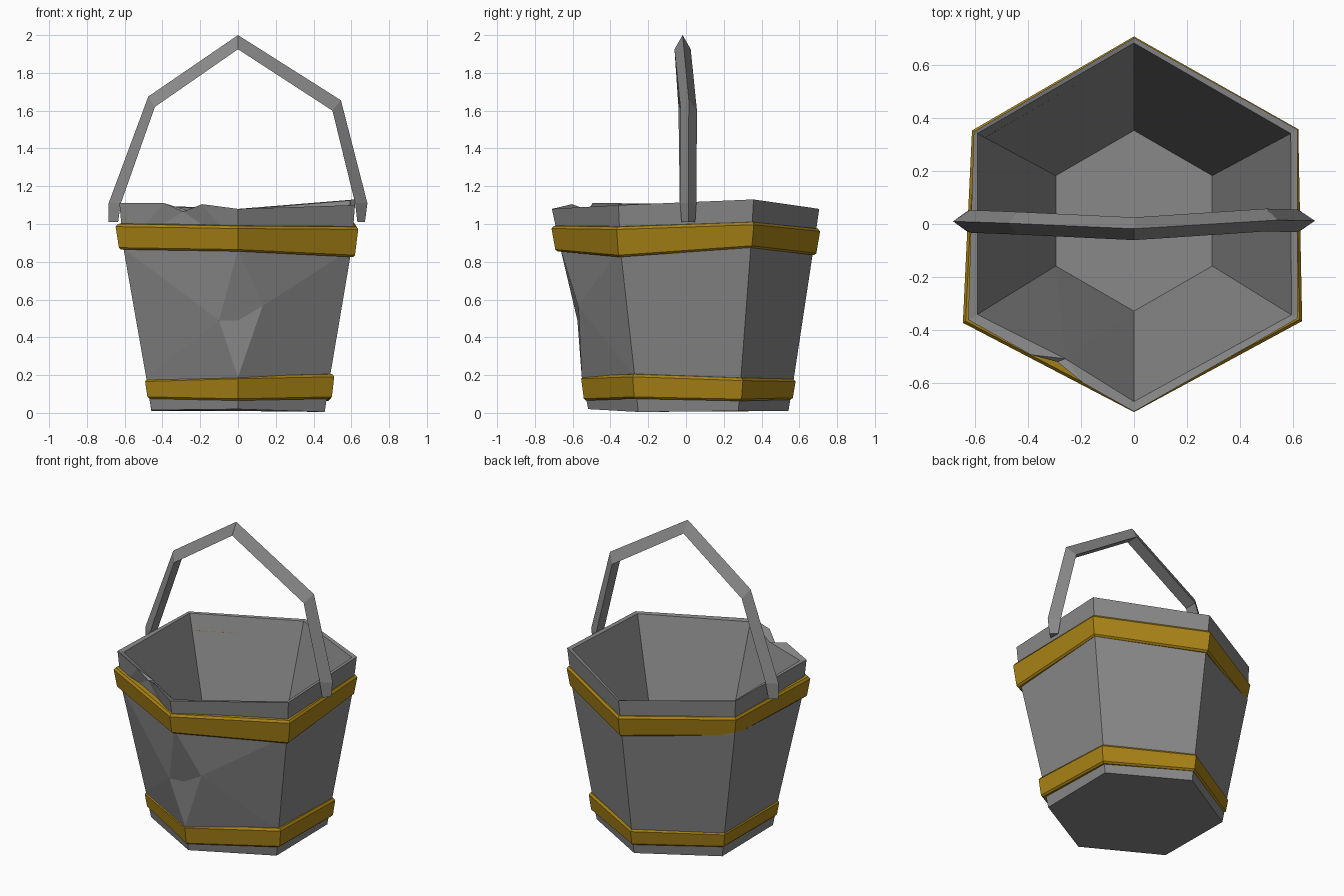
import bpy, bmesh, math
from mathutils import Vector

cube = bpy.data.objects.get("Cube")
if cube:
    bpy.data.objects.remove(cube, do_unlink=True)


def material(name, color):
    mat = bpy.data.materials.new(name)
    mat.use_nodes = True
    mat.diffuse_color = color
    mat.node_tree.nodes["Principled BSDF"].inputs["Base Color"].default_value = color
    return mat


GRAY = material("iron gray", (0.25, 0.25, 0.25, 1))
GOLD = material("dark gold", (0.40, 0.23, 0.008, 1))


def finish(bm, name, mat):
    bmesh.ops.recalc_face_normals(bm, faces=bm.faces)
    mesh = bpy.data.meshes.new(name)
    bm.to_mesh(mesh)
    bm.free()
    mesh.materials.append(mat)
    obj = bpy.data.objects.new(name, mesh)
    bpy.context.collection.objects.link(obj)
    return obj


def hexagon(bm, radii, heights, shift=0.0):
    """Six corners, from the front corner counter-clockwise seen from above."""
    ring = []
    for i in range(6):
        a = math.radians(60 * i - 90)
        r = radii[i] if isinstance(radii, list) else radii
        z = heights[i] if isinstance(heights, list) else heights
        ring.append(bm.verts.new((r * math.cos(a), r * math.sin(a) + shift, z)))
    return ring


def bridge(bm, a, b, skip=(), closed=True):
    n = len(a)
    for i in range(n):
        if i not in skip:
            j = (i + 1) % n
            bm.faces.new((a[i], a[j], b[j], b[i]))


def add(bm, *points):
    return [bm.verts.new(p) for p in points]


# Bucket body: hexagonal shell with a dented front and a chipped rim
bm = bmesh.new()
rim_z = [1.08, 1.10, 1.13, 1.08, 1.105, 1.11]
bottom = hexagon(bm, 0.53, [0.02, 0.005, 0.01, 0.01, 0.01, 0.015], 0.012)
low = hexagon(bm, 0.562, 0.19, 0.01)
high = hexagon(bm, [0.665, 0.695, 0.685, 0.675, 0.69, 0.70], 0.87)
rim = hexagon(bm, [0.71, 0.715, 0.715, 0.705, 0.70, 0.725], rim_z)
lip = hexagon(bm, [0.672, 0.688, 0.685, 0.685, 0.685, 0.685], [z - 0.005 for z in rim_z])
floor = hexagon(bm, 0.342, 0.05, 0.012)
bm.faces.new(bottom)
bm.faces.new(floor)
bridge(bm, bottom, low)
bridge(bm, low, high, skip=(0, 5))
bridge(bm, high, rim, skip=(5,))
bridge(bm, rim, lip, skip=(5,))
bridge(bm, lip, floor, skip=(5,))

# Dent in the front corner
dl, dm, dr = add(bm, (-0.10, -0.575, 0.49), (0, -0.56, 0.49), (0.13, -0.57, 0.565))
for face in ((high[0], dl, dm, dr), (low[0], dr, dm, dl),
             (high[0], dr, high[1]), (dr, low[1], high[1]), (dr, low[0], low[1]),
             (high[0], high[5], dl), (high[5], low[5], dl), (low[5], low[0], dl)):
    bm.faces.new(face)

# Chip in the front rim
p1, p2, p3, q = add(bm, (-0.39, -0.495, 1.11), (-0.29, -0.522, 1.065),
                    (-0.19, -0.603, 1.105), (-0.26, -0.51, 1.07))
for face in ((high[5], p1, rim[5]), (high[5], p2, p1), (high[5], high[0], p2),
             (high[0], p3, p2), (high[0], rim[0], p3),
             (rim[5], p1, q, lip[5]), (p1, p2, q), (p2, p3, q),
             (p3, rim[0], lip[0], q),
             (lip[5], q, floor[5]), (q, floor[0], floor[5]), (q, lip[0], floor[0])):
    bm.faces.new(face)
finish(bm, "bucket_body", GRAY)


# Bands: slightly uneven hexagonal hoops with bevelled edges
def band(name, radii, top, base, taper, shift=0.0):
    bm = bmesh.new()

    def loop(dr, heights, dz):
        return hexagon(bm, [r + dr for r in radii], [z + dz for z in heights], shift)

    loops = [loop(-0.055, top, 0.005), loop(-0.012, top, 0), loop(0, top, -0.014),
             loop(-taper, base, 0.005), loop(-taper - 0.012, base, -0.005),
             loop(-0.075, base, 0)]
    for a, b in zip(loops, loops[1:] + loops[:1]):
        bridge(bm, a, b)
    finish(bm, name, GOLD)


band("upper_band", [0.712, 0.735, 0.718, 0.71, 0.708, 0.748],
     [0.99, 0.985, 1.01, 0.975, 0.995, 1.0],
     [0.86, 0.83, 0.88, 0.84, 0.87, 0.87], 0.02)
band("lower_band", [0.567, 0.588, 0.578, 0.568, 0.565, 0.568],
     [0.195, 0.205, 0.185, 0.18, 0.18, 0.18],
     [0.07, 0.08, 0.068, 0.075, 0.08, 0.08], 0.014, 0.012)

# Handle: bent bar of triangular section, ridge outward
# (outer x, outer z, inner x, inner z, centre y)
PATH = [(-0.685, 1.01, -0.635, 1.01, 0.01), (-0.685, 1.11, -0.62, 1.11, 0.01),
        (-0.475, 1.675, -0.44, 1.62, 0.003), (0, 2.0, 0, 1.925, -0.018),
        (0.545, 1.655, 0.50, 1.60, 0.015), (0.685, 1.11, 0.62, 1.11, 0.012),
        (0.672, 1.01, 0.632, 1.01, 0.012)]
bm = bmesh.new()
sections = []
for ox, oz, ix, iz, y in PATH:
    half = 0.043 if oz > 1.05 else 0.036
    sections.append(add(bm, (ox, y, oz), (ix, y - half, iz), (ix, y + half, iz)))
for a, b in zip(sections, sections[1:]):
    bridge(bm, a, b)
bm.faces.new(sections[0])
bm.faces.new(sections[-1])
finish(bm, "handle", GRAY)
